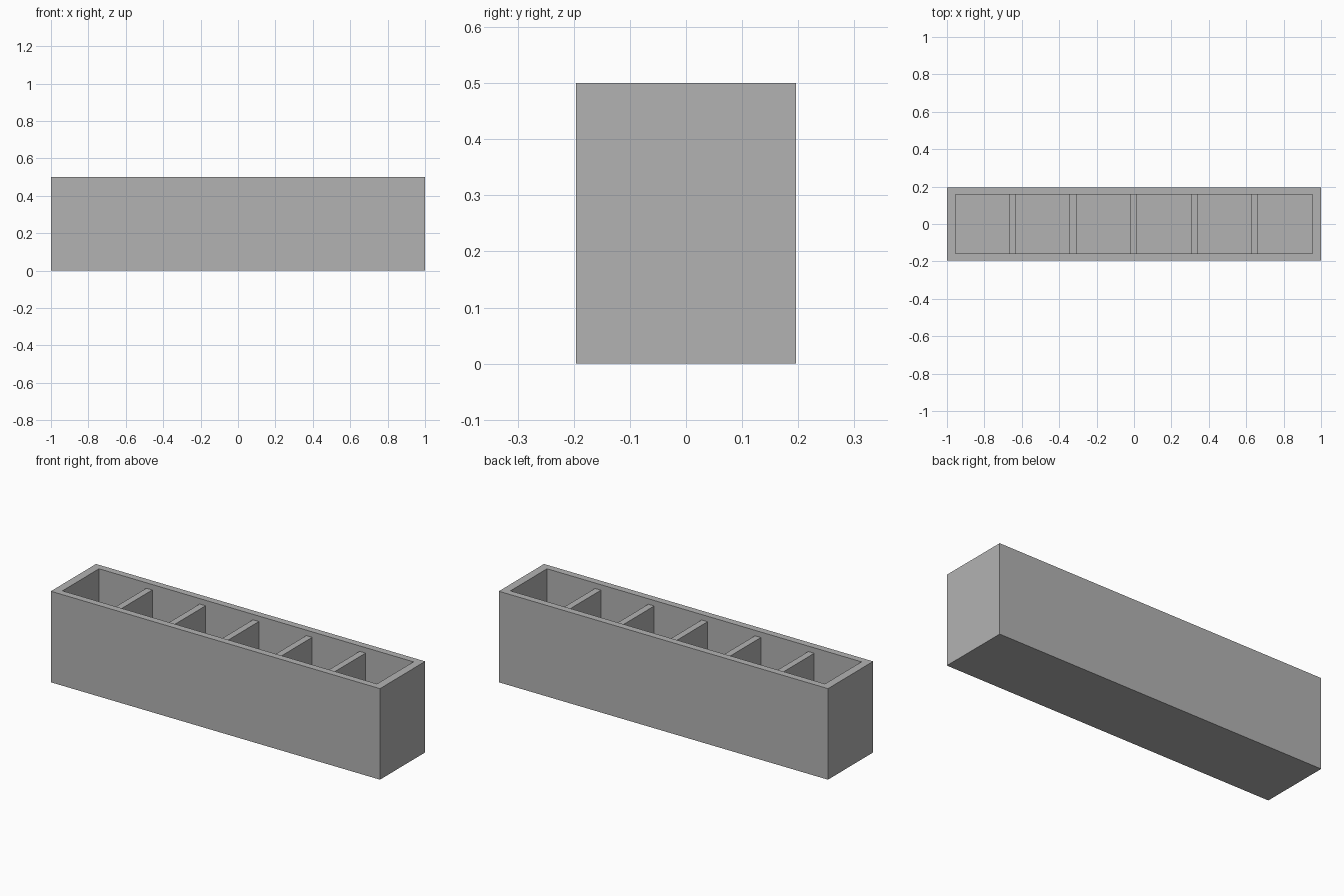
import bpy
import bmesh
from mathutils import Matrix, Vector

cube = bpy.data.objects.get("Cube")
if cube:
    bpy.data.objects.remove(cube, do_unlink=True)

# Outer size, inner pocket and divider dimensions
LENGTH, DEPTH, HEIGHT = 2.0, 0.392, 0.5
POCKET_X, POCKET_Y = 1.911, 0.317
FLOOR = 0.04
DIVIDER_TOP, DIVIDER_WIDTH, SPACING = 0.47, 0.036, 0.324

grey = bpy.data.materials.new("plain grey")
grey.use_nodes = True
grey.diffuse_color = (0.45, 0.45, 0.45, 1)
grey.node_tree.nodes["Principled BSDF"].inputs["Base Color"].default_value = grey.diffuse_color


def box(bm, size, centre):
    matrix = Matrix.Translation(centre) @ Matrix.Diagonal((*size, 1))
    bmesh.ops.create_cube(bm, size=1, matrix=matrix)


def finish(name, bm):
    bmesh.ops.recalc_face_normals(bm, faces=bm.faces)
    mesh = bpy.data.meshes.new(name)
    bm.to_mesh(mesh)
    bm.free()
    mesh.materials.append(grey)
    obj = bpy.data.objects.new(name, mesh)
    bpy.context.collection.objects.link(obj)
    return obj


# Open trough: inset the top of a block to make the rim, then sink the pocket
bm = bmesh.new()
box(bm, (LENGTH, DEPTH, HEIGHT), (0, 0, HEIGHT / 2))
top = max(bm.faces, key=lambda f: f.calc_center_median().z)
bmesh.ops.inset_individual(bm, faces=[top], thickness=0.03)
for v in top.verts:
    v.co.x = POCKET_X / 2 if v.co.x > 0 else -POCKET_X / 2
    v.co.y = POCKET_Y / 2 if v.co.y > 0 else -POCKET_Y / 2
pocket = bmesh.ops.extrude_discrete_faces(bm, faces=[top])["faces"][0]
bmesh.ops.translate(bm, verts=pocket.verts, vec=Vector((0, 0, FLOOR - HEIGHT)))
finish("trough", bm)

# Five dividers, slightly lower than the rim
for i in range(5):
    bm = bmesh.new()
    box(bm, (DIVIDER_WIDTH, POCKET_Y + 0.01, DIVIDER_TOP - FLOOR + 0.01),
        ((i - 2) * SPACING - 0.002, 0, (DIVIDER_TOP + FLOOR - 0.01) / 2))
    finish(f"divider_{i + 1}", bm)
